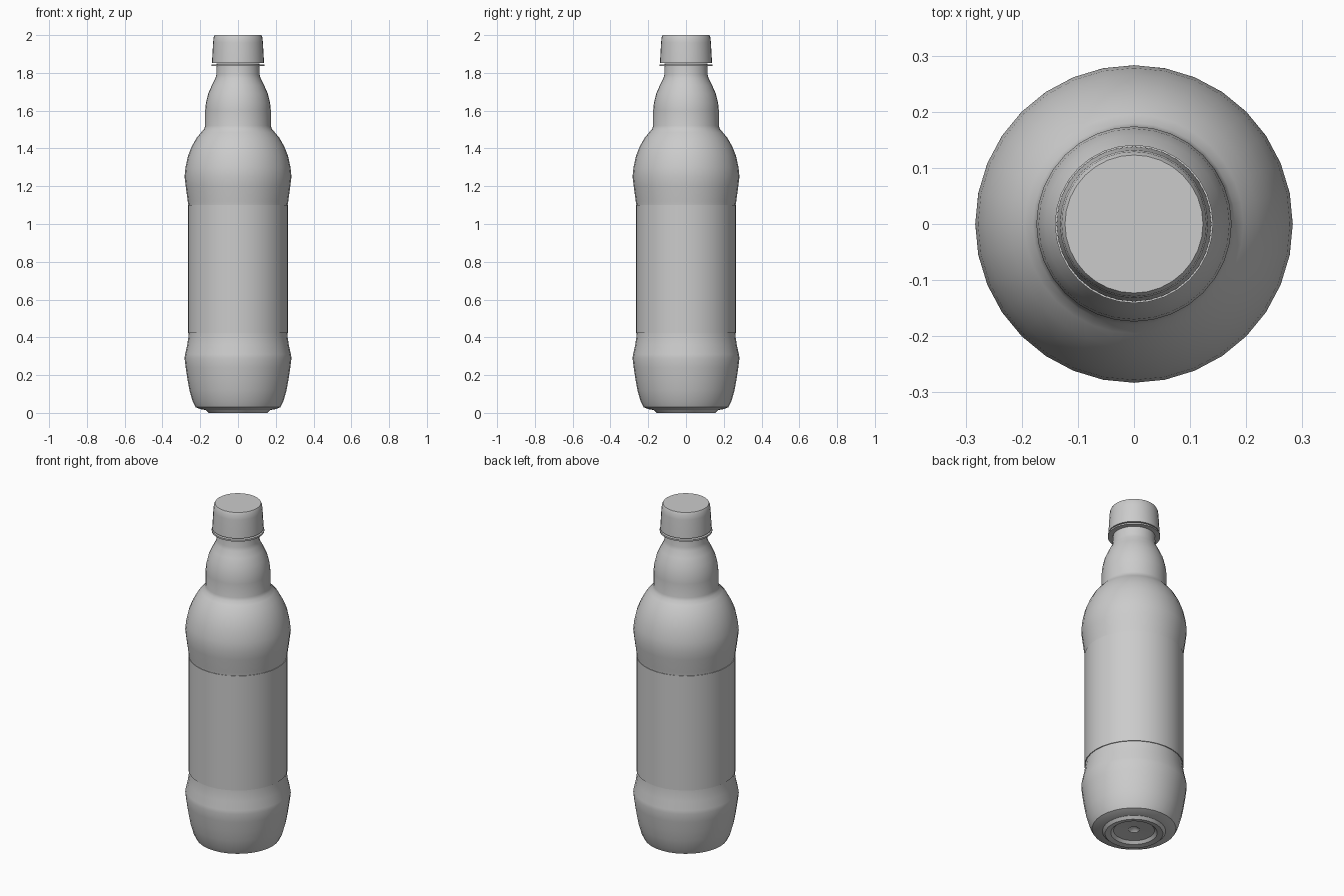
import bpy, bmesh, math

cube = bpy.data.objects.get("Cube")
if cube:
    bpy.data.objects.remove(cube, do_unlink=True)

grey = bpy.data.materials.new("plain grey")
grey.use_nodes = True
color = (0.6, 0.6, 0.6, 1)
grey.diffuse_color = color
grey.node_tree.nodes["Principled BSDF"].inputs["Base Color"].default_value = color


def lathe(name, profile, sides=32):
    """Spin a (radius, height) profile around z; zero radius closes it."""
    bm = bmesh.new()
    rings = []
    for r, z in profile:
        if r == 0:
            rings.append([bm.verts.new((0, 0, z))] * sides)
        else:
            angles = [math.tau * i / sides for i in range(sides)]
            rings.append([bm.verts.new((r * math.cos(a), r * math.sin(a), z)) for a in angles])
    for low, high in zip(rings, rings[1:]):
        for i in range(sides):
            j = (i + 1) % sides
            quad = dict.fromkeys((low[i], low[j], high[j], high[i]))
            bm.faces.new(list(quad))
    mesh = bpy.data.meshes.new(name)
    bm.to_mesh(mesh)
    bm.free()
    mesh.materials.append(grey)
    obj = bpy.data.objects.new(name, mesh)
    bpy.context.collection.objects.link(obj)
    bpy.ops.object.select_all(action="DESELECT")
    obj.select_set(True)
    bpy.context.view_layer.objects.active = obj
    bpy.ops.object.shade_smooth_by_angle(angle=math.radians(35))
    return obj


# Bottle: dimpled base, lower bulge, waist, shoulder, neck and mouth
lathe("bottle", [
    (0, 0.05), (0.03, 0.025), (0.11, 0.02), (0.125, 0.005), (0.155, 0),
    (0.17, 0.015), (0.2, 0.02), (0.225, 0.03), (0.24, 0.06), (0.257, 0.12),
    (0.268, 0.18), (0.277, 0.24), (0.283, 0.29), (0.28, 0.31), (0.269, 0.36),
    (0.263, 0.4), (0.26, 0.44), (0.26, 1.08), (0.266, 1.12), (0.277, 1.2),
    (0.283, 1.25), (0.278, 1.3), (0.265, 1.36), (0.245, 1.41), (0.22, 1.455),
    (0.195, 1.485), (0.18, 1.502), (0.174, 1.52), (0.174, 1.6), (0.17, 1.64),
    (0.158, 1.69), (0.138, 1.735), (0.12, 1.77), (0.115, 1.79), (0.113, 1.85),
])

# Label sleeve wrapped around the waist
lathe("label", [(0.259, 0.423), (0.266, 0.423), (0.266, 1.1), (0.259, 1.1)])

# Tamper ring under the cap
lathe("cap_ring", [(0.112, 1.836), (0.141, 1.836), (0.141, 1.845), (0.112, 1.845)])

# Screw cap with slight taper and rounded top edge
lathe("cap", [
    (0.112, 1.853), (0.138, 1.853), (0.137, 1.87), (0.132, 1.96),
    (0.129, 1.988), (0.123, 2.0), (0, 2.0),
])
